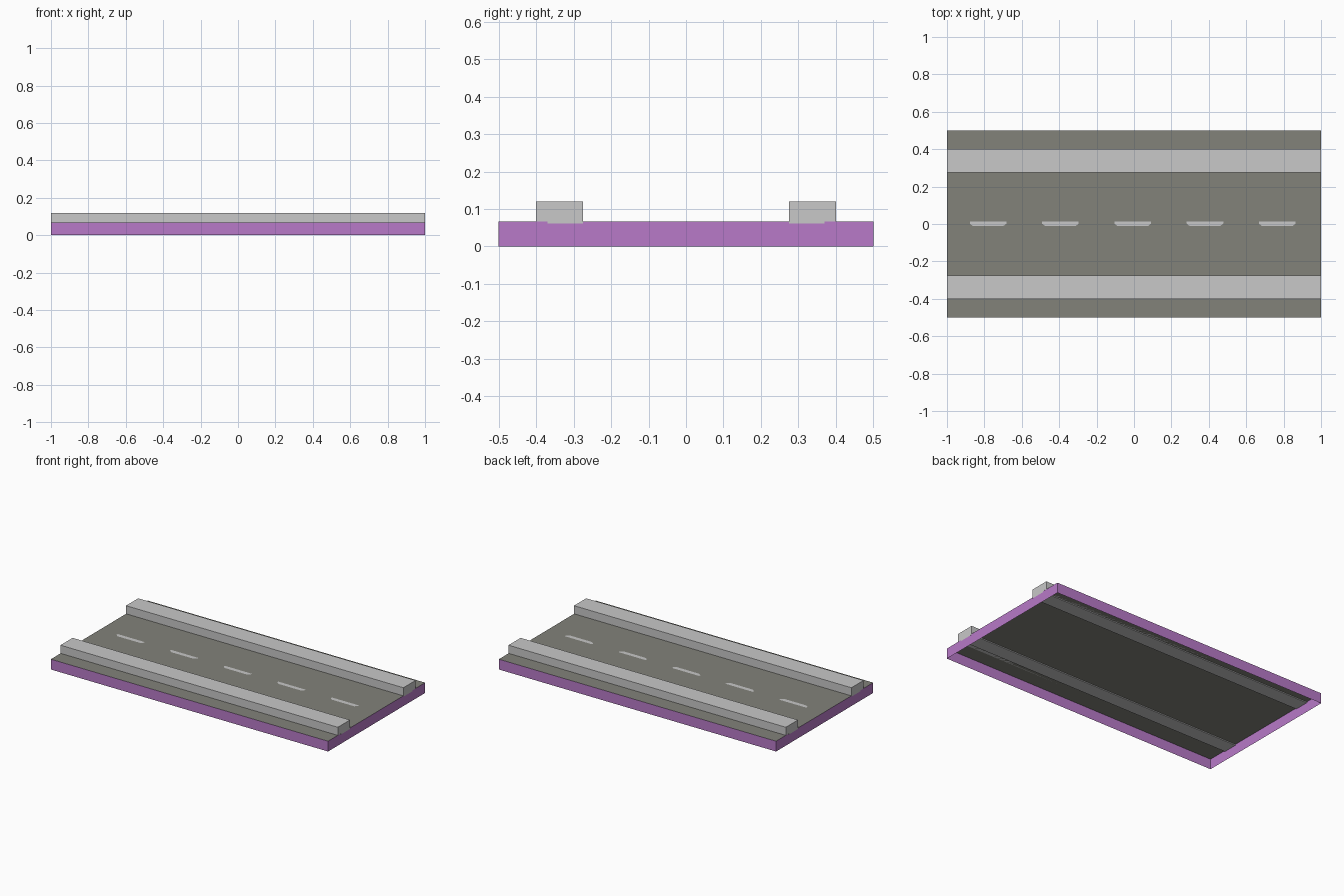
import bpy

if "Cube" in bpy.data.objects:
    bpy.data.objects.remove(bpy.data.objects["Cube"])

TOP = 0.067   # road surface height


def material(name, rgb):
    m = bpy.data.materials.new(name)
    m.diffuse_color = (*rgb, 1)
    m.use_nodes = True
    m.node_tree.nodes["Principled BSDF"].inputs["Base Color"].default_value = m.diffuse_color
    return m


purple = material("purple", (0.48, 0.195, 0.58))
asphalt = material("asphalt grey", (0.223, 0.223, 0.195))
light = material("light grey", (0.58, 0.58, 0.58))


def make(name, verts, faces, mat):
    me = bpy.data.meshes.new(name)
    me.from_pydata(verts, [], faces)
    me.materials.append(mat)
    ob = bpy.data.objects.new(name, me)
    bpy.context.collection.objects.link(ob)
    return ob


# Tile: road surface and skirt walls, open underneath
corners = [(-1, -0.5), (1, -0.5), (1, 0.5), (-1, 0.5)]
make("road_surface", [(x, y, TOP) for x, y in corners], [(0, 1, 2, 3)], asphalt)
ring = [(x, y, z) for z in (0, TOP) for x, y in corners]
make("tile_skirt", ring,
     [(i, (i + 1) % 4, (i + 1) % 4 + 4, i + 4) for i in range(4)], purple)

# Kerbs: stepped profile swept along x, mirrored to both sides
profile = [(0.275, 0.061), (0.37, 0.061), (0.37, TOP), (0.40, TOP), (0.40, 0.12), (0.275, 0.12)]
n = len(profile)
for name, side in (("kerb_back", 1), ("kerb_front", -1)):
    verts = [(x, side * y, z) for x in (-1.0005, 1.0005) for y, z in profile]
    faces = [(i, i + n, (i + 1) % n + n, (i + 1) % n) for i in range(n)]
    faces += [tuple(range(n)), tuple(reversed(range(n, 2 * n)))]
    if side == 1:
        faces = [tuple(reversed(f)) for f in faces]
    make(name, verts, faces, light)

# Centre line dashes: thin plates with clipped front corners
shape = [(-0.08, -0.012), (0.08, -0.012), (0.098, 0.002), (0.098, 0.014), (-0.098, 0.014), (-0.098, 0.002)]
for k in range(5):
    cx = -0.78 + k * 0.3865
    make(f"lane_dash_{k + 1}", [(cx + x, y, TOP + 0.0004) for x, y in shape],
         [tuple(range(len(shape)))], light)
